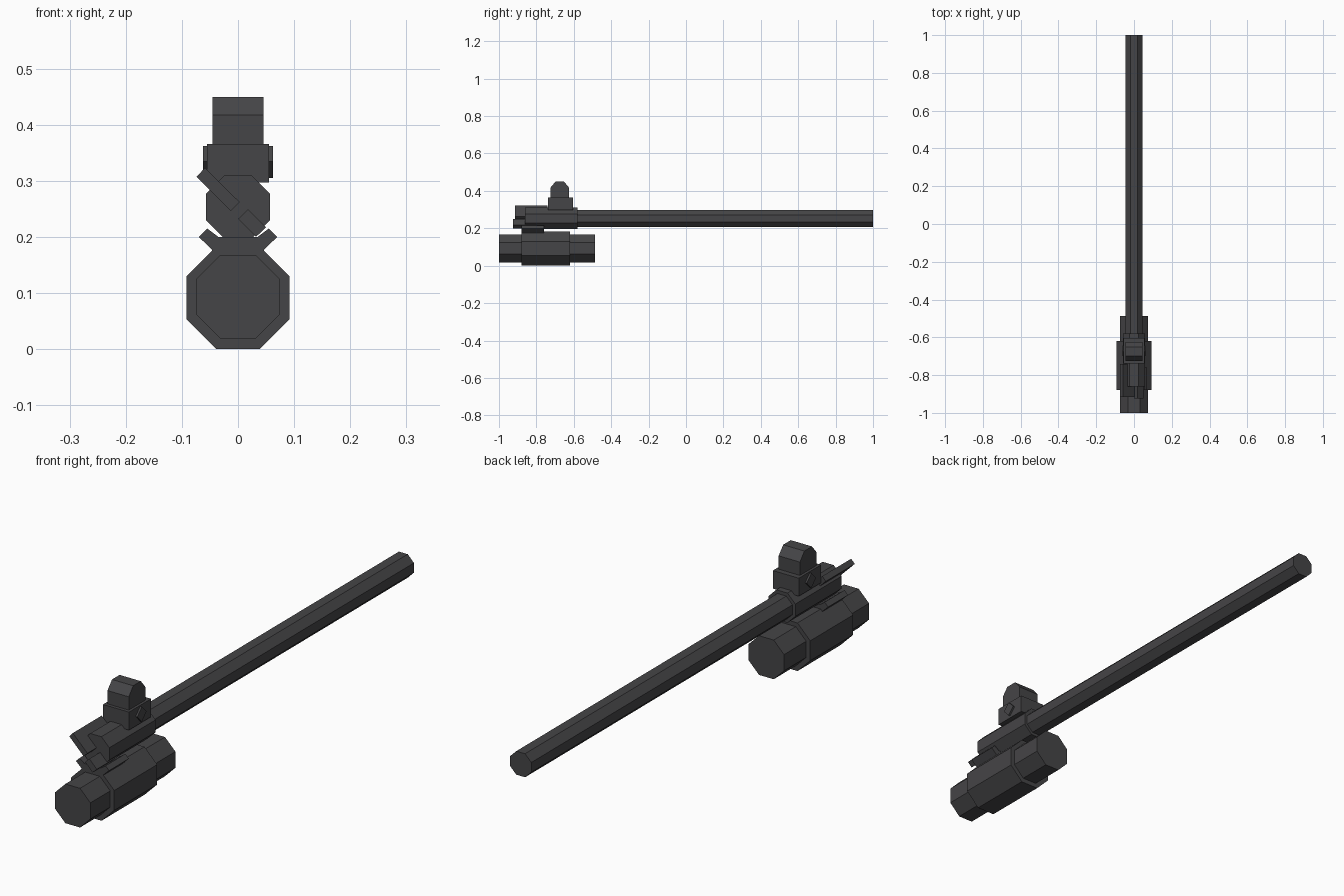
import bpy, bmesh, math

if "Cube" in bpy.data.objects:
    bpy.data.objects.remove(bpy.data.objects["Cube"])

metal = bpy.data.materials.new("dark gunmetal")
metal.diffuse_color = (0.06, 0.059, 0.063, 1)
metal.use_nodes = True
metal.node_tree.nodes["Principled BSDF"].inputs["Base Color"].default_value = metal.diffuse_color


def prism(name, profile, start, end, axis="y"):
    """Extrude a 2D profile along y (points are x,z) or along x (points are y,z)."""
    bm = bmesh.new()
    rings = []
    for t in (start, end):
        rings.append([bm.verts.new((a, t, b) if axis == "y" else (t, a, b))
                      for a, b in profile])
    n = len(profile)
    for i in range(n):
        j = (i + 1) % n
        bm.faces.new((rings[0][i], rings[0][j], rings[1][j], rings[1][i]))
    bm.faces.new(rings[0][::-1])
    bm.faces.new(rings[1])
    bmesh.ops.recalc_face_normals(bm, faces=bm.faces)
    mesh = bpy.data.meshes.new(name)
    bm.to_mesh(mesh)
    bm.free()
    mesh.materials.append(metal)
    obj = bpy.data.objects.new(name, mesh)
    bpy.context.collection.objects.link(obj)
    return obj


def octagon(apothem, z):
    r = apothem / math.cos(math.pi / 8)
    return [(r * math.cos(math.pi / 8 + i * math.pi / 4),
             z + r * math.sin(math.pi / 8 + i * math.pi / 4)) for i in range(8)]


def box(x0, x1, z0, z1):
    return [(x0, z0), (x1, z0), (x1, z1), (x0, z1)]


# Long barrel and the sleeve around its base
prism("barrel", octagon(0.045, 0.252), -0.64, 1.0)
prism("barrel_sleeve", octagon(0.057, 0.253), -0.86, -0.58)

# Lower tube with a thicker middle
prism("lower_tube", octagon(0.075, 0.093), -1.0, -0.486)
prism("lower_tube_grip", octagon(0.092, 0.092), -0.88, -0.62)

# Angled bracket joining the tube to the sleeve
half = [(0.035, 0.2), (0.055, 0.215), (0.07, 0.2), (0.047, 0.178), (0.04, 0.165)]
bracket = half + [(-x, z) for x, z in reversed(half)]
prism("bracket", bracket, -0.88, -0.76)

# Slanted plates in front of the sleeve
prism("upper_slanted_plate",
      [(-0.074, 0.307), (-0.059, 0.323), (0.003, 0.262), (-0.013, 0.246)], -0.915, -0.74)
prism("lower_slanted_plate",
      [(0.0, 0.232), (0.018, 0.249), (0.05, 0.217), (0.032, 0.2)], -0.925, -0.80)

# Sight base, side studs and chamfered sight head
prism("sight_base", box(-0.055, 0.055, 0.297, 0.366), -0.738, -0.604)
stud = [(-0.67, 0.305), (-0.642, 0.334), (-0.67, 0.362), (-0.698, 0.334)]
prism("sight_stud", stud, -0.062, 0.062, "x")
head = [(-0.725, 0.36), (-0.625, 0.36), (-0.625, 0.417), (-0.652, 0.449),
        (-0.698, 0.449), (-0.725, 0.417)]
prism("sight_head", head, -0.045, 0.045, "x")
